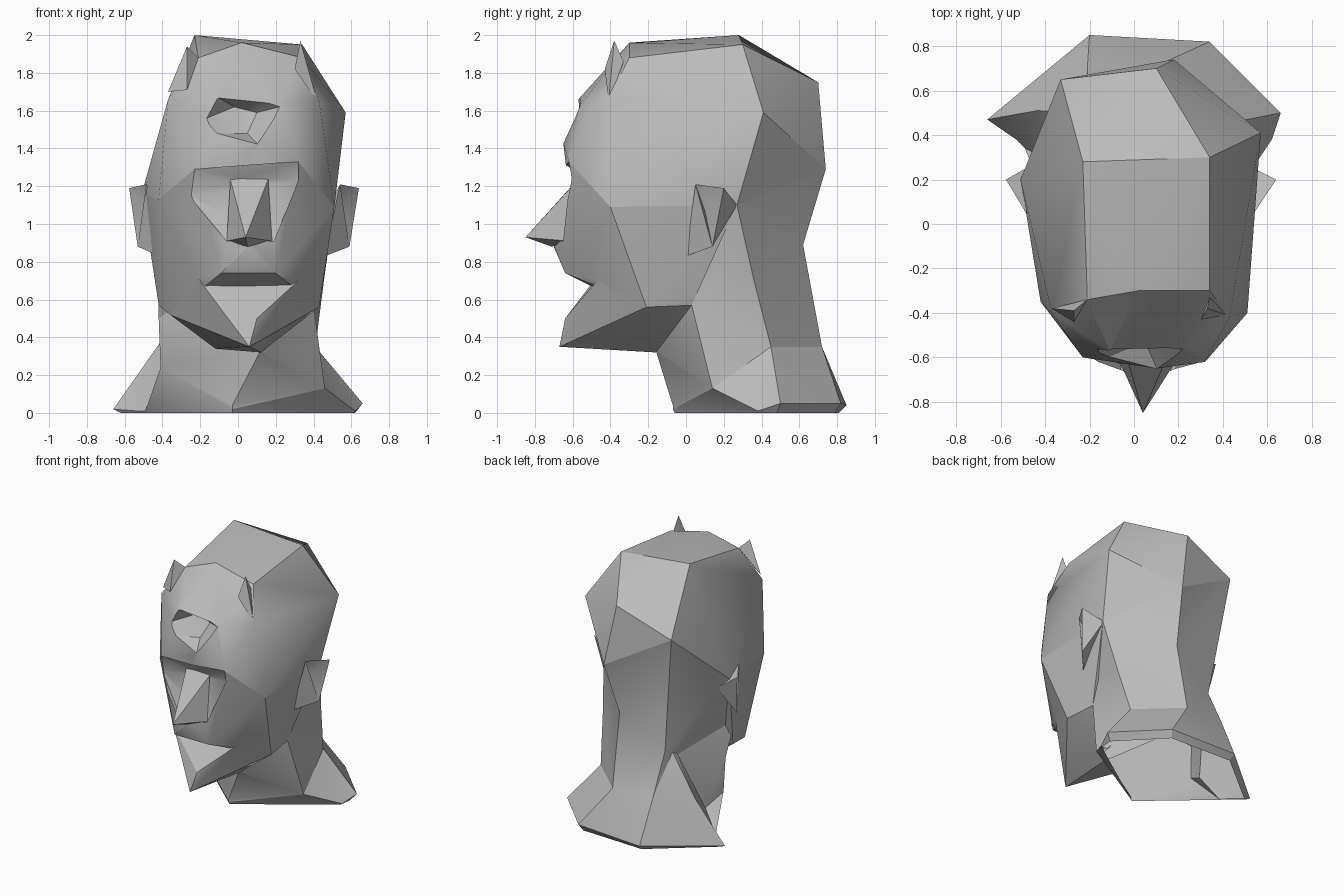
import bpy, bmesh

if "Cube" in bpy.data.objects:
    bpy.data.objects.remove(bpy.data.objects["Cube"])

clay = bpy.data.materials.new("clay grey")
clay.diffuse_color = (0.5, 0.5, 0.5, 1)
clay.use_nodes = True
clay.node_tree.nodes["Principled BSDF"].inputs["Base Color"].default_value = clay.diffuse_color


def select(ob):
    bpy.ops.object.select_all(action='DESELECT')
    ob.select_set(True)
    bpy.context.view_layer.objects.active = ob


def finish(name, bm):
    bmesh.ops.recalc_face_normals(bm, faces=bm.faces)
    me = bpy.data.meshes.new(name)
    bm.to_mesh(me)
    bm.free()
    me.materials.append(clay)
    ob = bpy.data.objects.new(name, me)
    bpy.context.collection.objects.link(ob)
    select(ob)
    bpy.ops.object.shade_smooth_by_angle(angle=0.5)
    return ob


def hull(name, pts):
    """Faceted solid wrapped around a few corner points."""
    bm = bmesh.new()
    vs = [bm.verts.new(p) for p in pts]
    res = bmesh.ops.convex_hull(bm, input=vs)
    junk = set(res["geom_interior"]) | set(res["geom_unused"])
    junk = [g for g in junk if isinstance(g, bmesh.types.BMVert)]
    bmesh.ops.delete(bm, geom=junk, context='VERTS')
    return finish(name, bm)


def loft(name, rings):
    bm = bmesh.new()
    rows = [[bm.verts.new(p) for p in r] for r in rings]
    n = len(rows[0])
    for a, b in zip(rows, rows[1:]):
        for i in range(n):
            j = (i + 1) % n
            bm.faces.new((a[i], a[j], b[j], b[i]))
    for r in (rows[0], rows[-1]):
        bm.faces.new(r)
    bmesh.ops.triangulate(bm, faces=bm.faces[:])
    return finish(name, bm)


# Corners shared between the head parts
side_r, side_l = (.51, .27, 1.10), (-.51, .2, 1.16)
cheek_r, cheek_l = (.51, -.40, 1.09), (-.42, -.35, 1.13)
jaw_r, jaw_l = (.43, -.21, .56), (-.36, -.2, .52)
neck_r, neck_l = (.40, .03, .57), (-.42, .03, .57)
back_low, back_left = (.18, .74, 1.29), (-.33, .65, 1.58)
mouth_r, mouth_l = (.32, -.47, .70), (-.21, -.48, .71)
brow_r, brow_l, brow_mid = (.32, -.62, 1.33), (-.23, -.60, 1.29), (.05, -.635, 1.305)

# Cranium with brow
head = hull("head", [
    (-.23, .28, 2.0), (.34, .30, 1.95), (.34, -.30, 1.88), (.02, -.30, 1.96),
    (-.21, -.34, 1.88), (.57, .41, 1.59), (.10, .70, 1.75), back_low,
    back_left, side_r, side_l, cheek_r, cheek_l, (.43, -.42, 1.65),
    (-.37, -.40, 1.66), brow_l, brow_r, brow_mid, (.10, -.65, 1.43),
    (.02, -.57, 1.23), (-.11, -.57, 1.66), (.22, -.56, 1.63)])

# Middle of the face and upper lip
face = hull("face", [
    cheek_r, cheek_l, jaw_r, jaw_l, side_r, side_l, neck_r, neck_l,
    mouth_r, mouth_l, brow_r, brow_l, (.19, -.63, .91),
    (-.06, -.63, .91), (.05, -.70, .88), (-.09, -.64, .74), (.20, -.64, .74)])

# Jaw, lower lip and chin
jaw = hull("jaw", [
    mouth_r, mouth_l, jaw_r, jaw_l, neck_r, neck_l, (.10, -.64, .50),
    (.06, -.67, .35), (.12, -.16, .32), (-.12, -.16, .34)])

# Nose
nose = hull("nose", [
    (-.04, -.57, 1.24), (.16, -.57, 1.24), (.04, -.85, .93),
    (-.06, -.63, .91), (.18, -.63, .91), (.05, -.71, .88), (.05, -.5, 1.0)])

# Neck flaring out to the shoulders: rings start in front and run to the right
neck = loft("neck", [
    [(0, -.10, .80), (.40, .03, .75), side_r, back_low, back_left, side_l,
     (-.48, .16, 1.05), (-.42, .0, .75)],
    [(.12, -.16, .33), neck_r, (.455, .36, .70), (.13, .62, .89),
     (-.21, .555, .66), (-.235, .50, .64), (-.25, .46, .61), (-.42, .12, .50)],
    [(-.03, -.07, .04), (.46, .14, .13), (.41, .45, .35), (.12, .72, .35),
     (-.21, .70, .36), (-.435, .51, .34), (-.36, .28, .16), (-.41, .13, .24)],
    [(-.03, -.07, .02), (.62, .38, .01), (.66, .50, .05), (.34, .82, .05),
     (-.20, .85, .04), (-.66, .47, .02), (-.53, .38, .01), (-.49, .34, .01)],
    [(-.03, -.06, .0), (.61, .38, .0), (.62, .48, .0), (.32, .79, .0),
     (-.19, .81, .0), (-.62, .46, .0), (-.52, .38, .0), (-.48, .34, .0)]])

# Eye hollows under the brow
eyes = hull("eye_cutter", [
    brow_r, brow_l, brow_mid, (.32, -.57, 1.23), (-.26, -.55, 1.15),
    (.02, -.57, 1.24), (.19, -.63, .91), (-.06, -.63, .91),
    (.33, -.9, 1.33), (-.24, -.9, 1.29), (.19, -.9, .91), (-.06, -.9, .91)])

# Pit in the forehead
pit = hull("forehead_pit_cutter", [
    (-.36, -.70, 1.48), (-.21, -.70, 1.73), (.42, -.70, 1.67),
    (.125, -.70, 1.40), (-.02, -.46, 1.62), (.10, -.48, 1.59),
    (.05, -.53, 1.48)])

# Merge the solids into one skin, carving the hollows
select(head)
for part in (face, jaw, eyes, nose, neck, pit):
    mod = head.modifiers.new(part.name, 'BOOLEAN')
    mod.operation = 'DIFFERENCE' if part in (pit, eyes) else 'UNION'
    mod.solver = 'EXACT'
    mod.use_self = part is neck
    mod.object = part
    bpy.ops.object.modifier_apply(modifier=mod.name)
    bpy.data.objects.remove(part)

# The neck is open underneath
bm = bmesh.new()
bm.from_mesh(head.data)
bmesh.ops.remove_doubles(bm, verts=bm.verts, dist=.004)
floor = [f for f in bm.faces
         if f.normal.z < -.8 and max(v.co.z for v in f.verts) < .008]
bmesh.ops.delete(bm, geom=floor, context='FACES')
bm.to_mesh(head.data)
bm.free()
bpy.ops.object.shade_smooth_by_angle(angle=0.5)


# Cupped ears
def ear(name, sx):
    bm = bmesh.new()
    top, tip, low, lobe, cup, rear, root = [bm.verts.new((x * sx, y, z)) for x, y, z in (
        (.54, .05, 1.21), (.64, .20, 1.19), (.59, .14, .88), (.46, 0, .83),
        (.52, .10, 1.07), (.50, .27, 1.10), (.44, .12, 1.0))]
    for f in ((cup, top, tip), (cup, tip, low), (cup, low, top),
              (top, low, lobe), (tip, rear, low), (top, rear, tip),
              (low, rear, root), (low, root, lobe), (top, lobe, root),
              (top, root, rear)):
        bm.faces.new(f)
    finish(name, bm)


ear("right_ear", 1.0)
ear("left_ear", -.9)

# Small horns at the hairline
hull("right_horn", [(.33, -.38, 1.97), (.30, -.43, 1.82), (.42, -.41, 1.65),
                    (.34, -.33, 1.86)])
hull("left_horn", [(-.27, -.39, 1.94), (-.27, -.44, 1.71), (-.37, -.38, 1.70),
                   (-.21, -.34, 1.88)])
